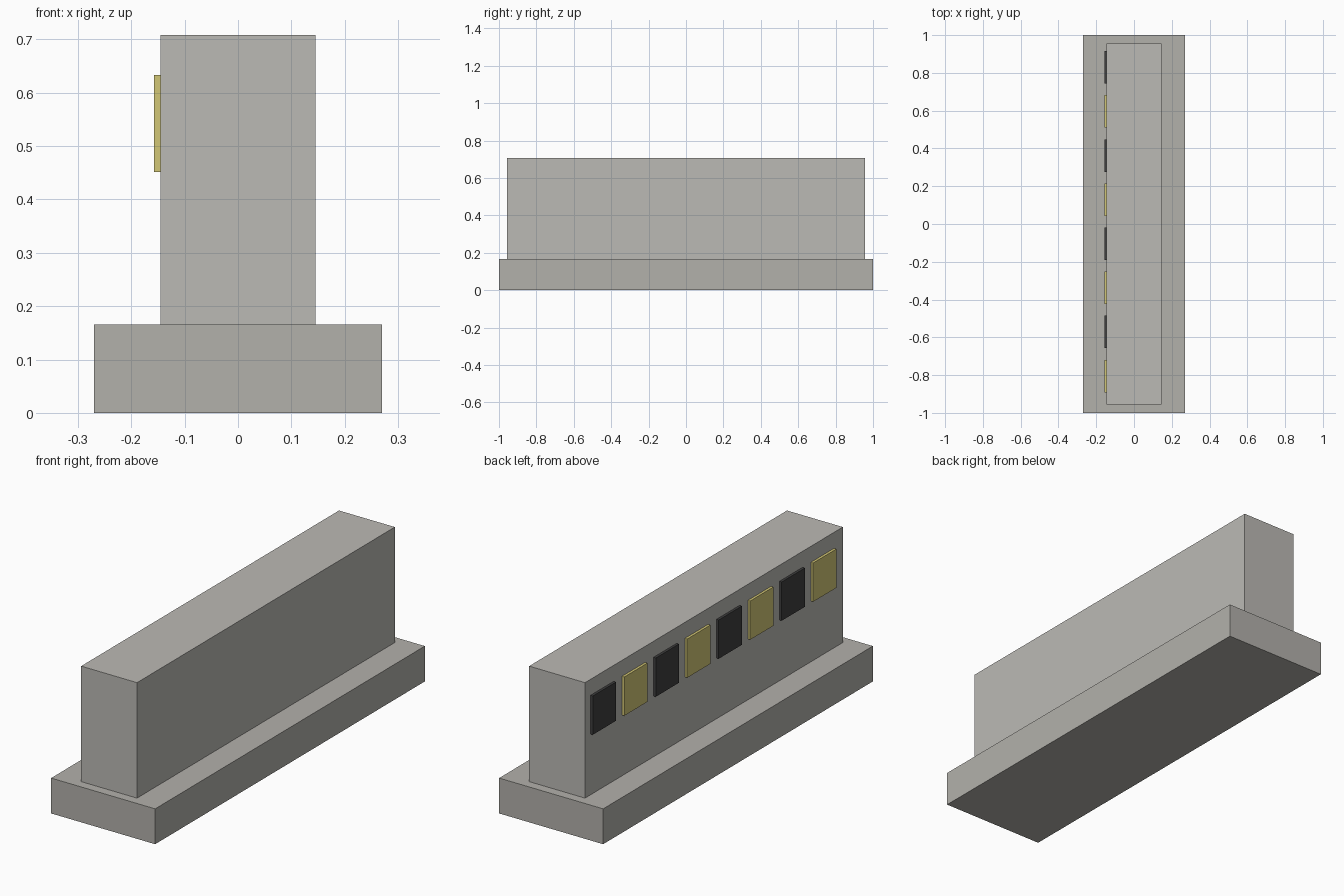
import bpy

if "Cube" in bpy.data.objects:
    bpy.data.objects.remove(bpy.data.objects["Cube"])


def material(name, rgb):
    mat = bpy.data.materials.new(name)
    mat.diffuse_color = (*rgb, 1.0)
    mat.use_nodes = True
    mat.node_tree.nodes["Principled BSDF"].inputs["Base Color"].default_value = mat.diffuse_color
    return mat


def box(name, x, y, z, mat):
    """Box from (min, max) ranges on each axis."""
    centre = [(a + b) / 2 for a, b in (x, y, z)]
    bpy.ops.mesh.primitive_cube_add(size=1, location=centre)
    obj = bpy.context.object
    obj.name = name
    obj.scale = [b - a for a, b in (x, y, z)]
    bpy.ops.object.transform_apply(location=False, rotation=False, scale=True)
    obj.data.materials.append(mat)
    return obj


base_grey = material("base_concrete", (0.45, 0.44, 0.41))
wall_grey = material("wall_concrete", (0.50, 0.49, 0.46))
yellow = material("yellow_paint", (0.65, 0.57, 0.18))
black = material("black_paint", (0.05, 0.05, 0.05))

# Footing and upright wall
box("base", (-0.27, 0.27), (-1, 1), (0, 0.166), base_grey)
box("wall", (-0.145, 0.145), (-0.956, 0.956), (0.166, 0.708), wall_grey)

# Alternating hazard panels along the left face, yellow first at the front
for i in range(8):
    y = -0.805 + i * 0.2335
    colour, mat = (("yellow", yellow), ("black", black))[i % 2]
    box(f"{colour}_panel_{i + 1}", (-0.157, -0.145), (y - 0.086, y + 0.086),
        (0.451, 0.633), mat)
